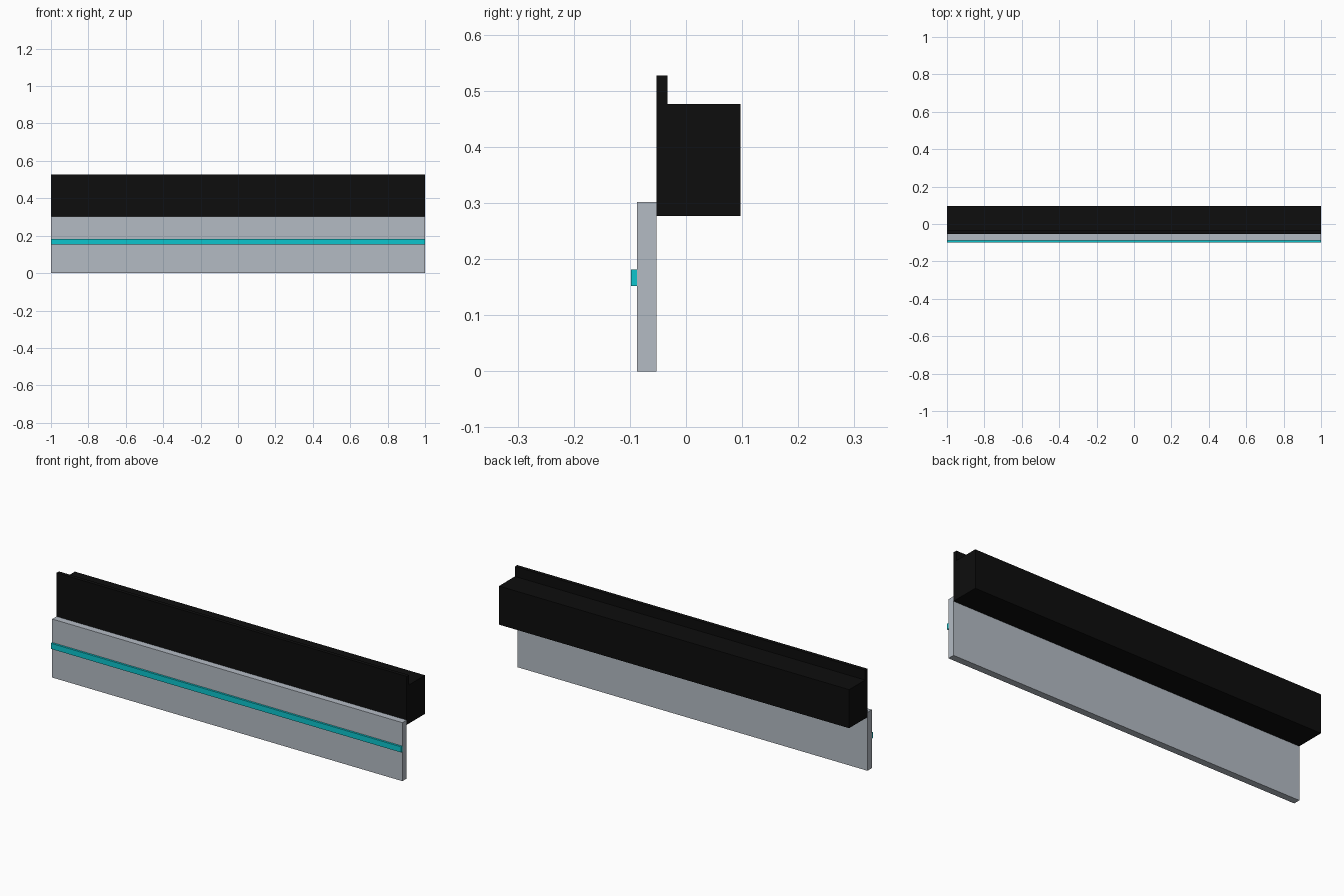
import bpy

if "Cube" in bpy.data.objects:
    bpy.data.objects.remove(bpy.data.objects["Cube"])


def material(name, rgb):
    m = bpy.data.materials.new(name)
    m.diffuse_color = (*rgb, 1.0)
    m.use_nodes = True
    m.node_tree.nodes["Principled BSDF"].inputs["Base Color"].default_value = m.diffuse_color
    return m


def extrude_x(name, profile, mat, half=1.0):
    """Extrude a counter-clockwise (y, z) profile along x from -half to half."""
    n = len(profile)
    verts = [(x, y, z) for x in (-half, half) for y, z in profile]
    faces = [tuple(reversed(range(n))), tuple(range(n, 2 * n))]
    faces += [(i, (i + 1) % n, n + (i + 1) % n, n + i) for i in range(n)]
    mesh = bpy.data.meshes.new(name)
    mesh.from_pydata(verts, [], faces)
    mesh.materials.append(mat)
    obj = bpy.data.objects.new(name, mesh)
    bpy.context.collection.objects.link(obj)
    return obj


def rect(y0, y1, z0, z1):
    return [(y0, z0), (y1, z0), (y1, z1), (y0, z1)]


grey = material("light grey", (0.456, 0.497, 0.552))
black = material("black", (0.004, 0.004, 0.004))
cyan = material("cyan", (0.004, 0.56, 0.61))

# Front skirt panel
extrude_x("skirt_panel", rect(-0.0875, -0.0525, 0.0, 0.302), grey)

# Raised stripe along the panel
extrude_x("trim_stripe", rect(-0.098, -0.0875, 0.152, 0.181), cyan)

# Black beam with the thin upstand along its front edge
extrude_x("beam", [(-0.0525, 0.277), (0.0975, 0.277), (0.0975, 0.476),
                   (-0.033, 0.476), (-0.033, 0.527), (-0.0525, 0.527)], black)
